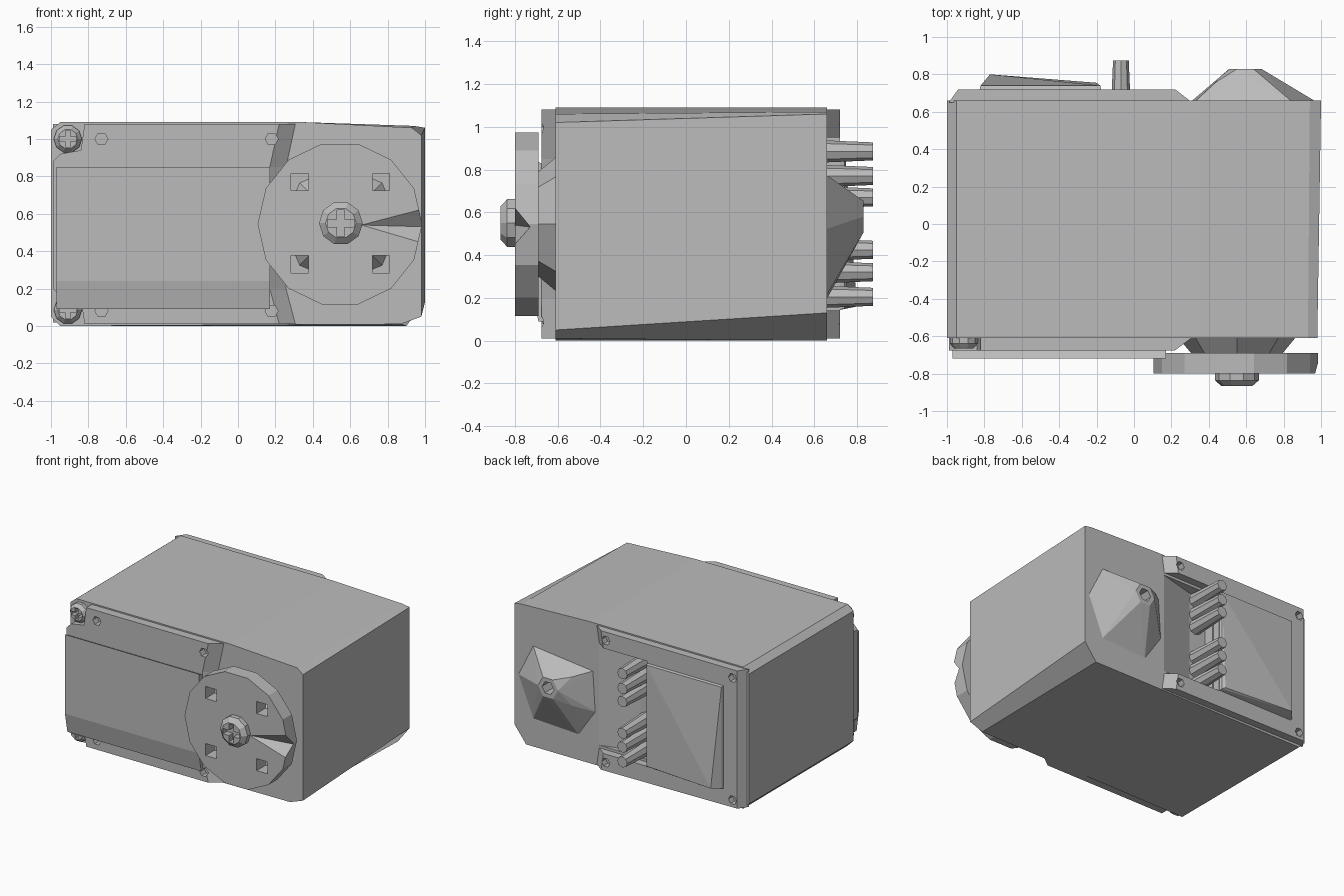
import bpy, bmesh, math
from mathutils import Vector

if "Cube" in bpy.data.objects:
    bpy.data.objects.remove(bpy.data.objects["Cube"])

grey = bpy.data.materials.new("plain grey")
grey.use_nodes = True
GREY = (0.5, 0.5, 0.5, 1)
grey.diffuse_color = GREY
grey.node_tree.nodes["Principled BSDF"].inputs["Base Color"].default_value = GREY


def finish(name, bm):
    bmesh.ops.recalc_face_normals(bm, faces=bm.faces)
    mesh = bpy.data.meshes.new(name)
    bm.to_mesh(mesh)
    bm.free()
    mesh.materials.append(grey)
    obj = bpy.data.objects.new(name, mesh)
    bpy.context.collection.objects.link(obj)
    return obj


def loft(name, *rings):
    """Join (y, [(x, z), ...]) outlines from front to back and cap both ends."""
    bm = bmesh.new()
    loops = [[bm.verts.new((x, y, z)) for x, z in prof] for y, prof in rings]
    for a, b in zip(loops, loops[1:]):
        n = len(a)
        for i in range(n):
            j = (i + 1) % n
            bm.faces.new((a[i], a[j], b[j], b[i]))
    bm.faces.new(loops[0])
    bm.faces.new(loops[-1])
    return finish(name, bm)


def hull(name, points):
    bm = bmesh.new()
    for p in points:
        bm.verts.new(p)
    bmesh.ops.convex_hull(bm, input=bm.verts)
    bmesh.ops.dissolve_limit(bm, angle_limit=0.01, verts=bm.verts, edges=bm.edges)
    return finish(name, bm)


def box(name, x0, x1, y0, y1, z0, z1):
    return hull(name, [(x, y, z) for x in (x0, x1) for y in (y0, y1) for z in (z0, z1)])


def circle(x, z, r, n, turn=0.0):
    angles = [2 * math.pi * (i + turn) / n for i in range(n)]
    return [(x + r * math.cos(a), z + r * math.sin(a)) for a in angles]


def cut(obj, cutters):
    """Subtract the cutters for good, then remove them."""
    for c in cutters:
        mod = obj.modifiers.new("cut", "BOOLEAN")
        mod.operation = "DIFFERENCE"
        mod.solver = "EXACT"
        mod.object = c
    bpy.context.view_layer.update()
    graph = bpy.context.evaluated_depsgraph_get()
    mesh = bpy.data.meshes.new_from_object(obj.evaluated_get(graph))
    obj.modifiers.clear()
    obj.data = mesh
    for c in cutters:
        bpy.data.objects.remove(c)


def hole(x, z, r, y0, y1, n=6, turn=0.0):
    return loft("hole_cutter", (y0, circle(x, z, r, n, turn)), (y1, circle(x, z, r, n, turn)))


def screw(name, x, z, r, front, back):
    """Domed screw head with a cross recess."""
    lip = front + (back - front) * 0.4
    head = loft(name, (front, circle(x, z, r * 0.7, 10)),
                (lip, circle(x, z, r, 10)), (back, circle(x, z, r, 10)))
    a, b, d = r * 0.6, r * 0.17, front + (back - front) * 0.6
    cut(head, [box("slot_cutter", x - a, x + a, front - 0.1, d, z - b, z + b),
               box("slot_cutter", x - b, x + b, front - 0.1, d, z - a, z + a)])


# Main case, slightly tapered towards the output end
left_end = [(-0.95, 1.09), (-1, 1.05), (-1, 0.05), (-0.95, 0)]
front_outline = left_end + [(0.87, 0.01), (0.98, 0.05), (0.98, 1.02), (0.93, 1.06), (0.35, 1.09)]
back_outline = left_end + [(0.9, 0), (1, 0.13), (1, 1.06), (0.94, 1.07), (0.35, 1.09)]
case = loft("case", (-0.61, front_outline), (0.66, back_outline))
cut(case, [hull("socket_cutter", [(x, y, z) for z in (0.16, 0.93) for x, y in
                                  ((-0.16, 0.58), (-0.02, 0.58), (0.28, 0.66), (0.28, 0.7), (-0.16, 0.7))])])

# Front cover with notched corners for the screws
cover = [(-0.95, 0.92), (-0.99, 0.88), (-0.99, 0.2), (-0.95, 0.16), (-0.84, 0.14), (-0.82, 0.01),
         (0.22, 0.01), (0.17, 0.2), (0.17, 0.85), (0.22, 1.08), (-0.82, 1.08), (-0.84, 0.94)]
cover_base = [(x + 0.1 if x > 0 else x, z) for x, z in cover]
front_cover = loft("front_cover", (-0.675, cover), (-0.6, cover_base))
cut(front_cover, [hole(x, z, 0.035, -0.8, -0.62) for x in (-0.73, 0.18) for z in (0.08, 1.0)])

# Raised centre panel between the two rails, with a sloping lower edge
hull("front_panel", [(x, y, z) for x in (-0.97, 0.17) for y, z in
                     ((-0.72, 0.85), (-0.72, 0.24), (-0.69, 0.09), (-0.66, 0.09), (-0.66, 0.82))])

# Corner screws
for side, z in (("lower", 0.085), ("upper", 1.0)):
    screw(side + "_corner_screw", -0.91, z, 0.075, -0.665, -0.6)

# Output shaft collar and horn
loft("shaft_collar", (-0.72, circle(0.55, 0.545, 0.22, 8)), (-0.6, circle(0.55, 0.545, 0.32, 8)))
rim = circle(0.545, 0.545, 0.44, 14)
horn = loft("horn", (-0.8, rim), (-0.69, rim))
horn_holes = [hole(x, z, 0.065, -0.9, -0.6, 4, 0.5) for x in (0.33, 0.765) for z in (0.33, 0.77)]
cut(horn, horn_holes + [hull("wedge_cutter", [(0.66, -0.8, 0.54), (1.02, -0.82, 0.66), (0.66, -0.82, 0.54),
                                              (1.02, -0.82, 0.41), (1.02, -0.72, 0.53)])])
screw("horn_screw", 0.55, 0.55, 0.117, -0.867, -0.79)

# Back cover, open around the cable socket
back = [(-0.94, 0.02), (0.22, 0.01), (0.2, 0.14), (-0.17, 0.14), (-0.17, 0.95),
        (0.2, 0.95), (0.22, 1.08), (-0.94, 1.08)]
back_base = [(x + 0.09 if x > 0.15 else (-0.99 if x < -0.9 else x), z) for x, z in back]
back_cover = loft("back_cover", (0.65, back_base), (0.72, back))
cut(back_cover, [hole(x, z, 0.035, 0.67, 0.8) for x in (-0.9, 0.18) for z in (0.075, 1.015)])

# Label panel, thicker along its lower left edge
hull("back_panel", [(x, 0.7, z) for x in (-0.83, -0.17) for z in (0.14, 0.94)]
     + [(x, 0.74, z) for x in (-0.82, -0.18) for z in (0.15, 0.93)]
     + [(-0.77, 0.8, 0.16), (-0.2, 0.755, 0.16)])

# Cable stubs in two groups of three
for i, z in enumerate((0.205, 0.32, 0.425, 0.67, 0.77, 0.885)):
    loft("cable_stub_%d" % (i + 1), (0.57, circle(-0.07, z, 0.055, 8)), (0.875, circle(-0.07, z, 0.042, 8)))

# Faceted bearing hump on the back with a bolt hole
hump = hull("bearing_hump", [(x, 0.65, z) for x, z in
                             ((0.32, 0.72), (0.3, 0.4), (0.45, 0.18), (0.85, 0.2), (0.98, 0.52), (0.85, 0.78))]
            + [(0.44, 0.76, 0.46), (0.44, 0.76, 0.68), (0.7, 0.76, 0.44), (0.7, 0.76, 0.7)]
            + [(x, 0.83, z) for x, z in circle(0.595, 0.58, 0.085, 6)])
cut(hump, [hole(0.595, 0.58, 0.05, 0.72, 0.9)])
